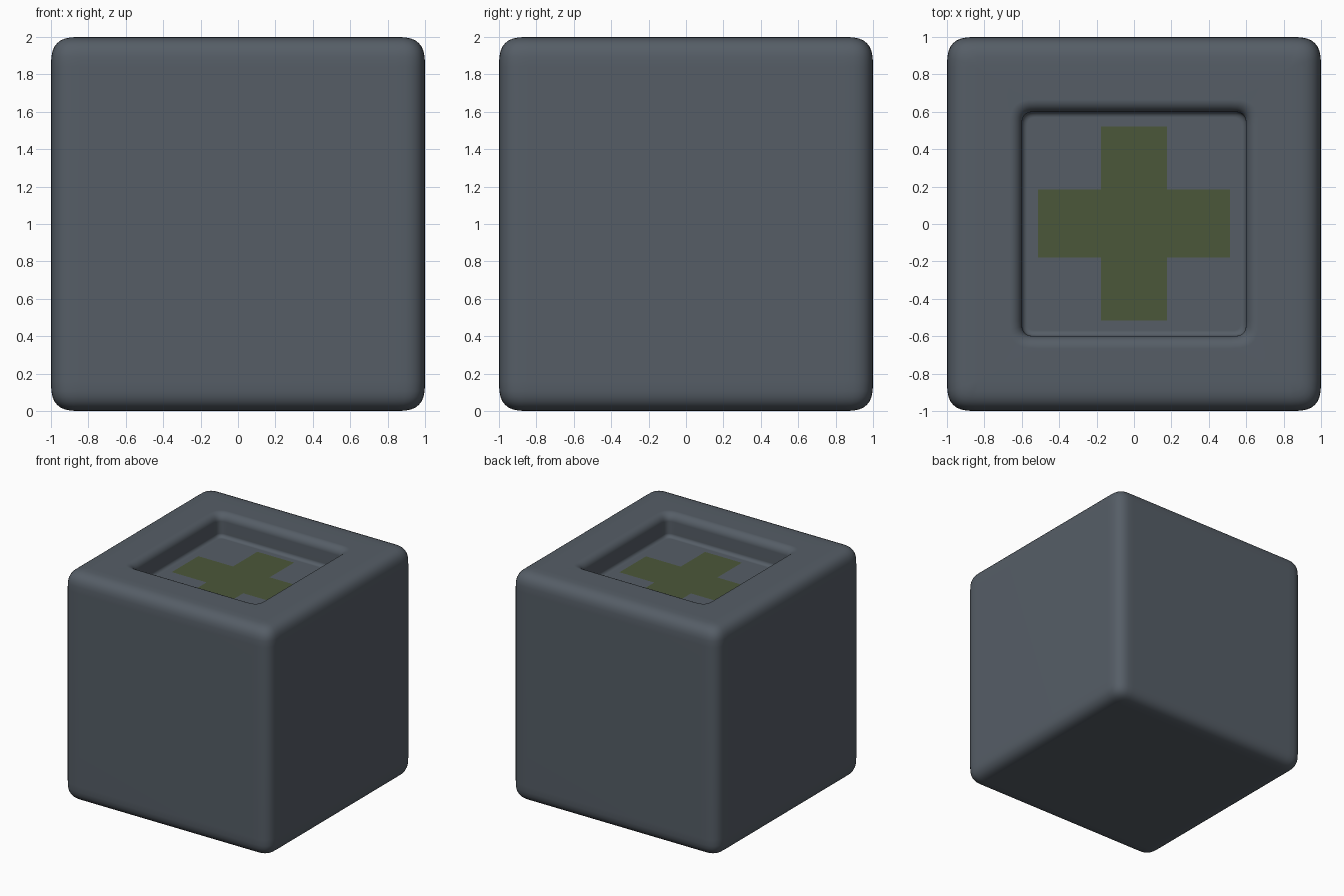
import bpy, bmesh
from math import sin, cos, pi

if "Cube" in bpy.data.objects:
    bpy.data.objects.remove(bpy.data.objects["Cube"])


def material(name, color):
    m = bpy.data.materials.new(name)
    m.diffuse_color = (*color, 1)
    m.use_nodes = True
    m.node_tree.nodes["Principled BSDF"].inputs["Base Color"].default_value = m.diffuse_color
    return m


def finish(name, bm, mat):
    mesh = bpy.data.meshes.new(name)
    bm.to_mesh(mesh)
    bm.free()
    ob = bpy.data.objects.new(name, mesh)
    bpy.context.collection.objects.link(ob)
    mesh.materials.append(mat)
    return ob


def soft(v):
    # Superellipse easing: a tighter corner that blends softly into the faces
    return max(v, 0) ** (2 / 3)


def rounded_square(bm, half, r, z, n=8):
    verts = []
    for k, (sx, sy) in enumerate([(1, 1), (-1, 1), (-1, -1), (1, -1)]):
        for i in range(n + 1):
            a = i / n * pi / 2
            c, s = soft(cos(a)), soft(sin(a))
            if k % 2:
                c, s = s, c
            verts.append(bm.verts.new((sx * (half - r + r * c),
                                       sy * (half - r + r * s), z)))
    return verts


# Block profile: (half width, corner radius, height), bottom to recess floor
R, RIM, FIL, REC, FLOOR, N = 0.16, 0.065, 0.03, 0.6, 1.8, 8
steps = [i / N * pi / 2 for i in range(N + 1)]
profile = []
for a in steps:      # bottom outer edge
    s, c = soft(sin(a)), soft(cos(a))
    profile.append((1 - R + R * s, 0.004 + (R - 0.004) * s, R - R * c))
for a in steps:      # top outer edge
    s, c = soft(sin(a)), soft(cos(a))
    profile.append((1 - R + R * c, 0.004 + (R - 0.004) * c, 2 - R + R * s))
for a in steps:      # recess rim
    d = RIM * (1 - sin(a))
    profile.append((REC + d, 0.08 + d, 2 - RIM + RIM * cos(a)))
for a in steps:      # recess floor fillet
    d = FIL * (1 - cos(a))
    profile.append((REC - d, 0.08 - d, FLOOR + FIL - FIL * sin(a)))

# Block with recessed top
bm = bmesh.new()
rings = [rounded_square(bm, *p) for p in profile]
for lo, hi in zip(rings, rings[1:]):
    for i in range(len(lo)):
        j = (i + 1) % len(lo)
        bm.faces.new((lo[i], lo[j], hi[j], hi[i]))
bm.faces.new(rings[0][::-1])
bm.faces.new(rings[-1])
bmesh.ops.recalc_face_normals(bm, faces=bm.faces)
block = finish("block", bm, material("slate", (0.092, 0.111, 0.134)))
block.data.shade_smooth()
mod = block.modifiers.new("weighted_normals", 'WEIGHTED_NORMAL')
mod.keep_sharp = True

# Flat cross on the recess floor
bm = bmesh.new()
a, h, b = 0.177, 0.182, 0.513
pts = [(a, h), (a, b + .005), (-a, b + .005), (-a, h), (-b, h), (-b, -h),
       (-a, -h), (-a, -b - .005), (a, -b - .005), (a, -h), (b, -h), (b, h)]
bm.faces.new([bm.verts.new((x, y + 0.002, FLOOR + 0.004)) for x, y in pts])
finish("floor_cross", bm, material("olive", (0.071, 0.097, 0.041)))
